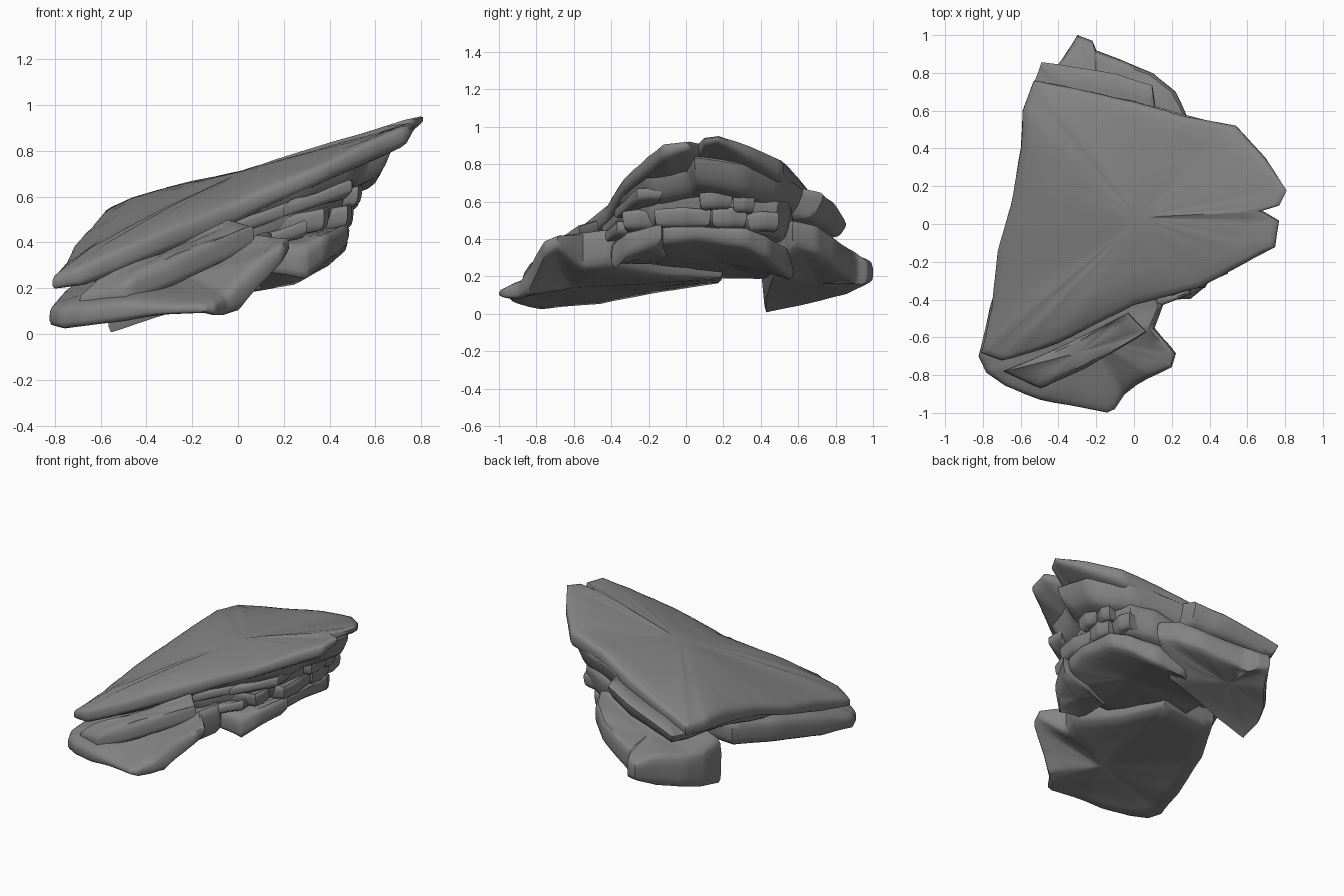
import bpy
import bmesh
from mathutils import Vector, noise

# Remove only the default cube
default_cube = bpy.data.objects.get("Cube")
if default_cube:
    bpy.data.objects.remove(default_cube, do_unlink=True)

# Single stone colour
stone = bpy.data.materials.new("grey_stone")
stone.use_nodes = True
stone_colour = (0.23, 0.23, 0.23, 1)
stone.diffuse_color = stone_colour
stone_shader = stone.node_tree.nodes["Principled BSDF"]
stone_shader.inputs["Base Color"].default_value = stone_colour
stone_shader.inputs["Roughness"].default_value = 0.9


def resample(outline, steps):
    """Split every outline edge into several short steps."""
    result = []
    for index, start in enumerate(outline):
        end = outline[(index + 1) % len(outline)]
        for step in range(steps):
            amount = step / steps
            result.append([a + (b - a) * amount for a, b in zip(start, end)])
    return result


def weather(point, strength):
    """Push a point around with broad and fine noise."""
    broad = noise.noise_vector(point * 3) * strength
    fine = noise.noise_vector(point * 9) * strength * 0.5
    return point + broad + fine


def slab(name, outline, edge=0.03, steps=5, strength=0.007, crown=0, undercut=0):
    """Stone layer; outline points hold x, y, top height, bottom height.
    Crown raises the middle of the top, undercut leans the sides inward."""
    points = resample(outline, steps)
    count = len(points)
    middle = [sum(values) / count for values in zip(*points)]
    centre = Vector(middle[:2])

    # Rings from the middle of the top, over the rim, to the underside:
    # (fraction of radius, share of edge inset, depth from top to bottom)
    inner = [0.2, 0.4, 0.6, 0.8]
    profile = [(f, 0, 0) for f in inner]
    profile += [(1, 1, 0), (1, 0.3, 0.1), (1, 0, 0.3),
                (1, 0, 0.7), (1, 0.3, 0.9), (1, 1, 1)]
    profile += [(f, 0, 1) for f in reversed(inner)]
    bm = bmesh.new()
    rings = []
    for fraction, share, depth in profile:
        ring = []
        for x, y, top, bottom in points:
            arm = Vector((x, y)) - centre
            inset = edge * share + undercut * depth
            scale = fraction * max(0.3, 1 - inset / max(arm.length, 0.01))
            flat = centre + arm * scale
            high = middle[2] + (top - middle[2]) * scale
            low = middle[3] + (bottom - middle[3]) * scale
            ring.append(bm.verts.new((flat.x, flat.y, high + (low - high) * depth)))
        rings.append(ring)

    # Side strips between rings, then fans closing top and underside
    for upper, lower in zip(rings, rings[1:]):
        for i in range(count):
            j = (i + 1) % count
            bm.faces.new((upper[i], lower[i], lower[j], upper[j]))
    hubs = []
    for ring, height in ((rings[0], middle[2]), (rings[-1], middle[3])):
        hub = bm.verts.new((centre.x, centre.y, height))
        hubs.append(hub)
        for i in range(count):
            bm.faces.new((hub, ring[i], ring[(i + 1) % count]))

    # Even out the broad faces, swell the top, then roughen everything
    span = len(inner)
    broad_face = hubs + [v for ring in rings[:span] + rings[-span:] for v in ring]
    for _ in range(80):
        bmesh.ops.smooth_vert(bm, verts=broad_face, factor=0.5, use_axis_z=True)
    hubs[0].co.z += crown
    for fraction, ring in zip(inner, rings):
        for vert in ring:
            vert.co.z += crown * (1 - fraction ** 2)
    for vert in bm.verts:
        vert.co = weather(vert.co, strength)
    bmesh.ops.recalc_face_normals(bm, faces=bm.faces)
    for face in bm.faces:
        face.smooth = True

    mesh = bpy.data.meshes.new(name)
    bm.to_mesh(mesh)
    bm.free()
    mesh.set_sharp_from_angle(angle=0.9)
    mesh.materials.append(stone)
    obj = bpy.data.objects.new(name, mesh)
    bpy.context.collection.objects.link(obj)


# Broad tilted top with a notch at its high tip
slab("top_slab", [
    (-.81, -.68, .26, .19), (-.7, -.72, .3, .2), (-.4, -.63, .43, .32),
    (0, -.43, .59, .48), (.35, -.33, .74, .65), (.6, -.2, .86, .76),
    (.75, -.12, .92, .83), (.77, .02, .93, .87), (.68, .07, .92, .85),
    (.77, .1, .95, .9), (.81, .18, .96, .92), (.7, .35, .91, .82),
    (.54, .52, .84, .72), (.28, .57, .79, .66), (0, .65, .7, .58),
    (-.53, .76, .54, .45), (-.59, .6, .55, .44), (-.6, .4, .54, .42),
    (-.65, .1, .47, .37), (-.72, -.15, .39, .3), (-.75, -.45, .32, .22)],
    edge=0.04, crown=0.05)

# Layer below, showing as a ledge at the back
slab("second_layer", [
    (-.65, -.6, .25, .18), (0, -.43, .53, .42), (.3, -.35, .67, .55),
    (.53, -.22, .76, .62), (.58, 0, .78, .66), (.69, .04, .85, .71),
    (.67, .3, .82, .66), (.5, .53, .77, .6), (.12, .64, .68, .54),
    (.1, .75, .65, .52), (-.1, .81, .6, .47), (-.5, .87, .49, .4),
    (-.54, .76, .48, .38), (-.6, .4, .45, .36), (-.65, .1, .39, .3)],
    undercut=0.07)

# Recessed core layer
slab("third_layer", [
    (0, -.41, .46, .33), (.3, -.33, .6, .44), (.42, -.2, .66, .48),
    (.48, .05, .68, .5), (.49, .3, .67, .5), (.45, .5, .62, .42),
    (.28, .57, .6, .4), (-.4, .6, .42, .3), (-.5, 0, .34, .24),
    (-.3, -.4, .33, .24)], undercut=0.04)

# Chunk under the high end, its underside falling away inward
slab("under_chunk", [
    (.1, -.25, .42, .28), (.35, -.2, .46, .34), (.45, -.12, .47, .38),
    (.49, .05, .47, .4), (.48, .33, .46, .36), (.41, .45, .41, .3),
    (.25, .55, .35, .21), (.05, .58, .32, .18), (-.3, .4, .35, .18),
    (-.3, -.15, .3, .19)], edge=0.02, undercut=0.01)

# Wedge hanging at the front corner of the chunk
slab("corner_wedge", [
    (.1, -.4, .38, .27), (.3, -.4, .37, .235), (.38, -.33, .43, .3),
    (.48, -.13, .48, .39), (.3, -.1, .46, .3), (.1, -.15, .42, .26)],
    edge=0.02)

# Broad low slab at the front
slab("lower_slab", [
    (-.82, -.7, .13, .03), (-.78, -.79, .12, .02), (-.68, -.86, .12, .03),
    (-.5, -.93, .14, .05), (-.3, -.97, .13, .08), (-.14, -1, .13, .09),
    (-.1, -.98, .14, .08), (-.05, -.9, .17, .08), (.02, -.85, .25, .1),
    (.1, -.81, .33, .2), (.2, -.76, .4, .31), (.22, -.69, .43, .35),
    (.11, -.55, .45, .24), (.16, -.42, .46, .26), (0, -.1, .4, .2),
    (-.1, .2, .35, .19), (-.5, .2, .33, .16), (-.66, -.1, .28, .12),
    (-.76, -.45, .2, .05)])

# Narrow plate lying on the low slab
slab("front_plate", [
    (-.69, -.78, .17, .1), (-.35, -.63, .35, .24), (-.03, -.47, .51, .42),
    (.07, -.57, .48, .39), (-.25, -.76, .35, .22), (-.49, -.87, .22, .13)],
    edge=0.02, strength=0.005, crown=0.02)

# Heavy block at the back, its underside rising toward the high end
slab("back_block", [
    (.28, .57, .5, .36), (.22, .7, .47, .32), (.1, .8, .41, .27),
    (-.2, .92, .33, .16), (-.22, .97, .29, .16), (-.3, 1, .28, .17),
    (-.38, .87, .31, .1), (-.5, .72, .28, .06), (-.56, .58, .28, .03),
    (-.57, .42, .32, 0), (-.35, .41, .4, .07), (.1, .45, .5, .2)],
    edge=0.02)

# Rows of broken blocks stepping out under the high end:
# (start y, end y, front x, top height, thickness)
broken_blocks = [
    (-.17, .14, .5, .57, .1), (.14, .33, .51, .57, .1),
    (.33, .5, .48, .55, .1), (.07, .25, .55, .67, .1),
    (.25, .37, .54, .65, .1), (-.34, -.17, .4, .56, .1)]
for number, (start, end, reach, top, thick) in enumerate(broken_blocks, 1):
    low_top, back = top - 0.06, reach - 0.28
    slab(f"broken_block_{number}", [
        (back, start, low_top, low_top - thick),
        (reach - 0.02, start, top - 0.01, top - thick),
        (reach, (start + end) / 2, top, top - thick),
        (reach - 0.02, end, top - 0.01, top - thick),
        (back, end, low_top, low_top - thick)],
        edge=0.015, undercut=0.01)

# Slanted slivers along the front side: (x, y, height, length)
for number, (x, y, z, size) in enumerate(
        [(-.05, -.45, .47, .32), (.1, -.45, .42, .2), (.2, -.38, .56, .3)], 1):
    rise = size * 0.4
    slab(f"front_sliver_{number}", [
        (x, y, z, z - 0.05),
        (x + size, y + size * 0.4, z + rise, z + rise - 0.07),
        (x + size, y + 0.25, z + rise, z + rise - 0.06),
        (x, y + 0.2, z, z - 0.05)], edge=0.015, strength=0.005)
